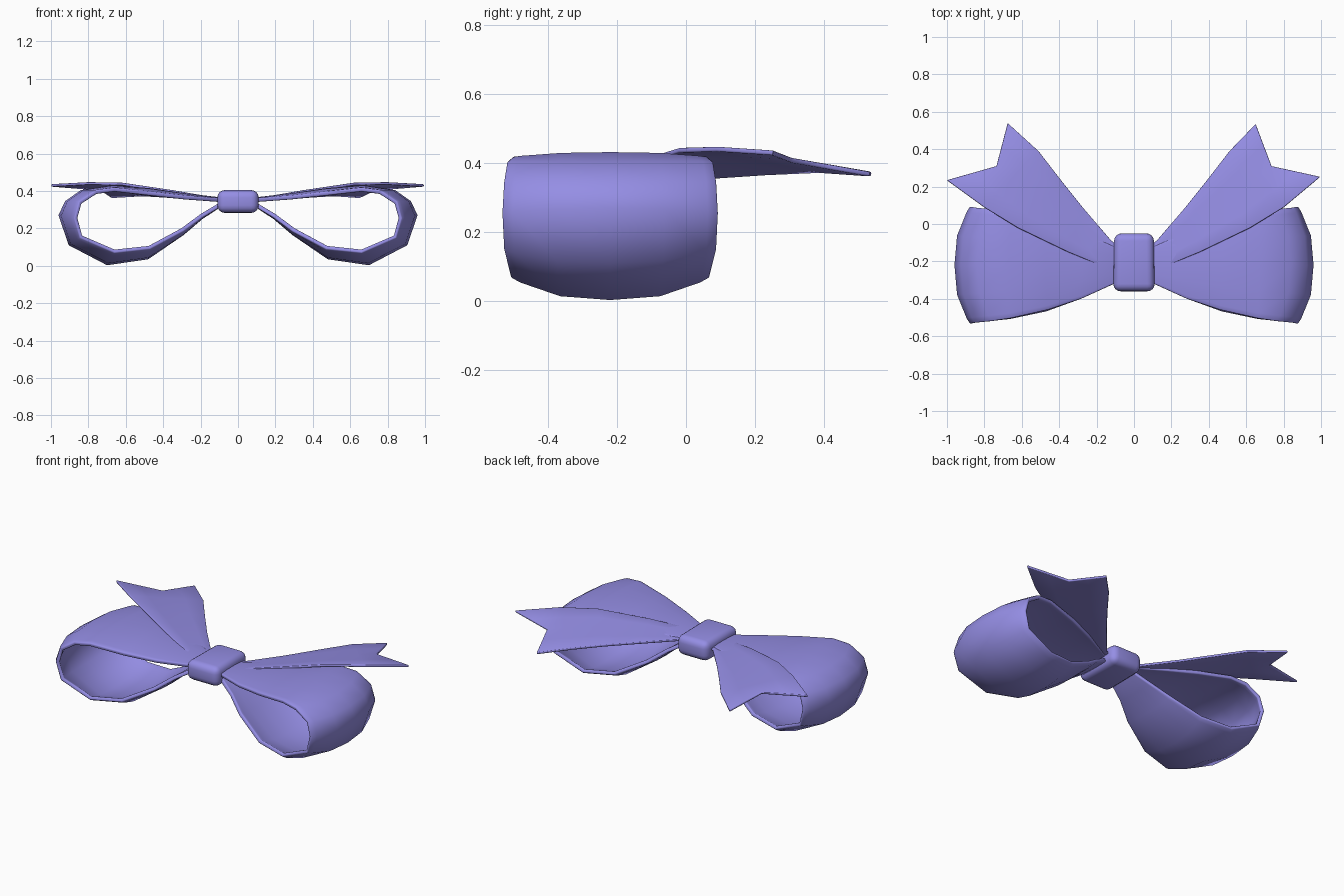
import bpy
from mathutils import Vector

if "Cube" in bpy.data.objects:
    bpy.data.objects.remove(bpy.data.objects["Cube"])


def sheet(name, rows, side, thickness):
    """Thick smooth ribbon from a grid of points, mirrored when side = -1."""
    n = len(rows[0])
    verts = [(p[0] * side, p[1], p[2]) for r in rows for p in r]
    faces = []
    for i in range(len(rows) - 1):
        for j in range(n - 1):
            f = (i * n + j, (i + 1) * n + j, (i + 1) * n + j + 1, i * n + j + 1)
            faces.append(f if side > 0 else f[::-1])
    me = bpy.data.meshes.new(name)
    me.from_pydata(verts, [], faces)
    ob = bpy.data.objects.new(name, me)
    bpy.context.collection.objects.link(ob)
    finish(ob, thickness)
    return ob


def finish(ob, thickness=0):
    mat = bpy.data.materials.get("ribbon") or bpy.data.materials.new("ribbon")
    mat.diffuse_color = (0.30, 0.27, 0.78, 1)
    mat.use_nodes = True
    mat.node_tree.nodes["Principled BSDF"].inputs["Base Color"].default_value = mat.diffuse_color
    ob.data.materials.append(mat)
    if thickness:
        s = ob.modifiers.new("thickness", "SOLIDIFY")
        s.thickness, s.offset = thickness, -1
        b = ob.modifiers.new("rounded_rim", "BEVEL")
        b.width, b.segments, b.limit_method = thickness * 0.3, 2, 'ANGLE'
        b.angle_limit = 1.05
    for p in ob.data.polygons:
        p.use_smooth = True


# Loop: (mid x, mid z, edge x, edge z, half width) around the profile
LOOP = [
    (0.06, 0.362, 0.06, 0.360, 0.08), (0.28, 0.388, 0.28, 0.375, 0.18),
    (0.47, 0.415, 0.46, 0.395, 0.24), (0.67, 0.432, 0.66, 0.418, 0.285),
    (0.84, 0.405, 0.76, 0.405, 0.30), (0.925, 0.345, 0.85, 0.345, 0.31),
    (0.96, 0.27, 0.875, 0.255, 0.315), (0.905, 0.11, 0.845, 0.15, 0.31),
    (0.70, 0.003, 0.66, 0.07, 0.29), (0.48, 0.035, 0.47, 0.09, 0.25),
    (0.29, 0.165, 0.29, 0.185, 0.185), (0.19, 0.25, 0.19, 0.258, 0.13),
    (0.06, 0.335, 0.06, 0.335, 0.08),
]
ACROSS = [-1, -0.9, -0.5, 0, 0.5, 0.9, 1]


def loop_rows():
    rows = []
    for mx, mz, ex, ez, w in LOOP:
        row = []
        for t in ACROSS:
            k = abs(t) ** 2.6
            row.append((mx + (ex - mx) * k, -0.22 + t * w, mz + (ez - mz) * k))
        rows.append(row)
    return rows


# Tail: outer (back) edge and inner (front) edge, knot to tip
BACK = [(0.06, -0.13, 0.36), (0.12, -0.09, 0.36), (0.27, 0.085, 0.368),
        (0.39, 0.235, 0.378), (0.51, 0.39, 0.385)]
FRONT = [(0.06, -0.26, 0.36), (0.12, -0.245, 0.365), (0.35, -0.15, 0.405),
         (0.62, -0.02, 0.445), (0.80, 0.09, 0.448)]


def tail_rows(back_tip, notch, front_tip):
    rows = []
    for i, (a, b) in enumerate(zip(BACK + [back_tip], FRONT + [front_tip])):
        a, b = Vector(a), Vector(b)
        m = Vector(notch) if i == len(BACK) else (a + b) / 2
        rows.append([b, b.lerp(m, 0.5), m, m.lerp(a, 0.5), a])
    return rows


TIPS = {
    1: ((0.65, 0.535, 0.375), (0.735, 0.31, 0.415), (0.995, 0.253, 0.437)),
    -1: ((0.675, 0.54, 0.375), (0.735, 0.31, 0.415), (1.0, 0.235, 0.437)),
}

for side, label in ((1, "right"), (-1, "left")):
    sheet(label + "_loop", loop_rows(), side, 0.022)
    sheet(label + "_tail", tail_rows(*TIPS[side]), side, 0.014)

# Knot: rounded band wrapped round the centre, slightly pinched at the back
bpy.ops.mesh.primitive_cube_add(size=1, location=(0, -0.205, 0.344))
knot = bpy.context.object
knot.name = "knot"
for v in knot.data.vertices:
    v.co.x *= 0.222 if v.co.y < 0 else 0.212
    v.co.y *= 0.31
    v.co.z *= 0.122
bev = knot.modifiers.new("rounding", "BEVEL")
bev.width, bev.segments = 0.04, 4
finish(knot)
